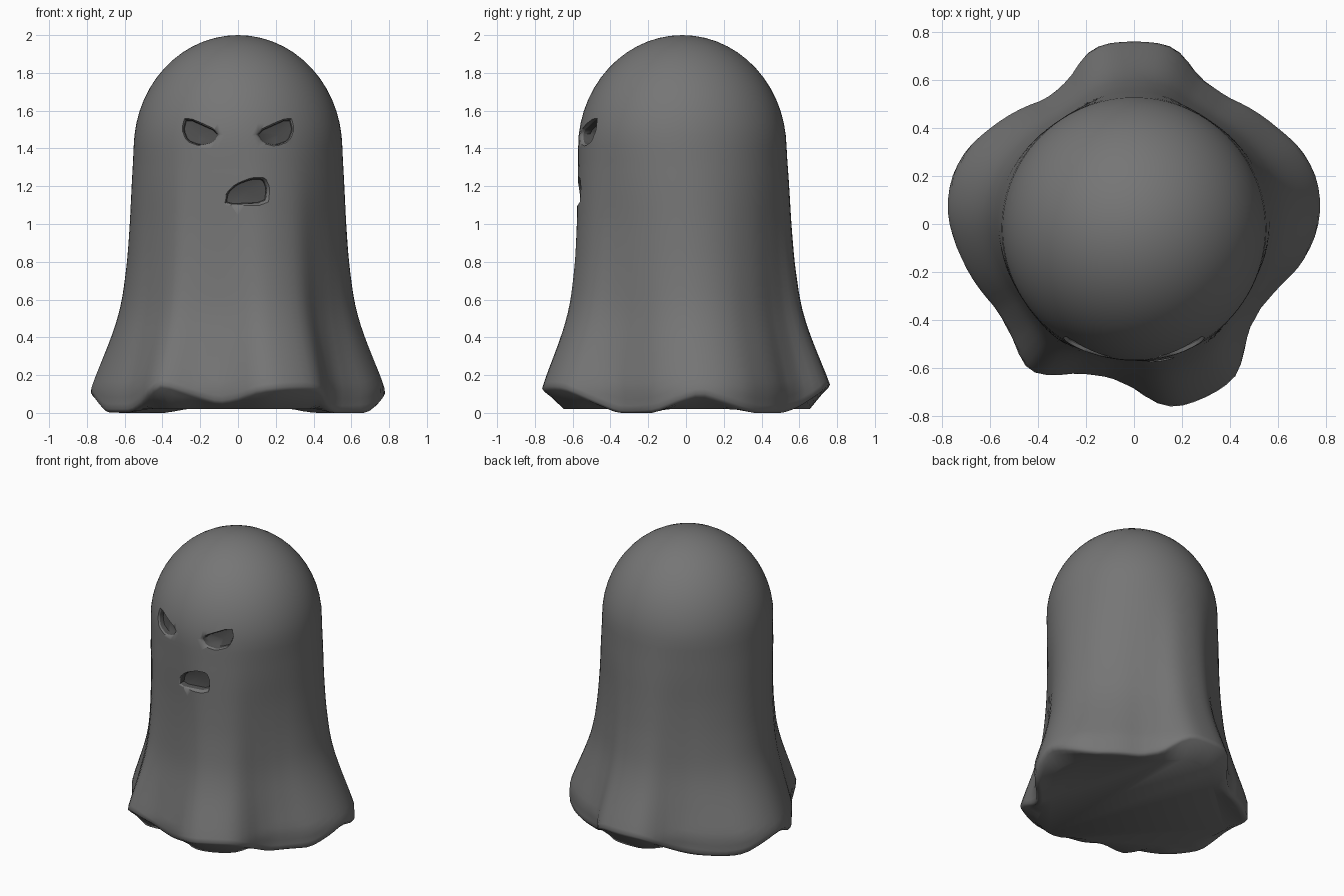
import bpy, bmesh, math

if "Cube" in bpy.data.objects:
    bpy.data.objects.remove(bpy.data.objects["Cube"])

# Hem outline: x, y, z around the cloth edge
HEM = [(.78, .08, .11), (.76, .2, .07), (.7, .31, .03), (.6, .4, .01), (.38, .53, .02),
       (.27, .61, .05), (.19, .72, .12), (.13, .76, .15), (-.13, .76, .15), (-.19, .72, .13),
       (-.27, .6, .06), (-.36, .52, .02), (-.6, .4, .01), (-.7, .31, .03), (-.76, .2, .08),
       (-.78, .08, .11), (-.77, 0, .1), (-.71, -.16, .02), (-.57, -.35, .02), (-.51, -.46, .06),
       (-.46, -.58, .12), (-.42, -.63, .16), (-.24, -.615, .1), (-.1, -.63, .06), (0, -.68, .08),
       (.1, -.75, .12), (.17, -.765, .13), (.28, -.735, .14), (.38, -.68, .14), (.43, -.63, .13),
       (.47, -.45, .05), (.52, -.35, .01), (.6, -.26, .01), (.7, -.16, .02), (.76, -.04, .07)]
# Height -> radius along a fold ridge, and height -> fold strength
RIDGE = [(.13, .775), (.2, .75), (.3, .71), (.4, .67), (.5, .637), (.6, .613), (.8, .587),
         (1.0, .573), (1.2, .564), (1.4, .552)]
FOLD = [(.1, 1), (.2, .9), (.4, .62), (.6, .42), (.8, .3), (1.0, .22), (1.2, .11), (1.45, 0)]
SEG, TAU = 96, 2 * math.pi


def lerp(table, v):
    if v <= table[0][0]:
        return table[0][1]
    for (a, p), (b, q) in zip(table, table[1:]):
        if v <= b:
            return p + (q - p) * (v - a) / (b - a)
    return table[-1][1]


def periodic(values):
    t = sorted(values)
    return [(a - TAU, v) for a, v in t] + t + [(a + TAU, v) for a, v in t]


HEM_R = periodic([(math.atan2(y, x) % TAU, math.hypot(x, y)) for x, y, z in HEM])
HEM_Z = periodic([(math.atan2(y, x) % TAU, z) for x, y, z in HEM])


def soft(table, a, d=.045):
    return (lerp(table, a - d) + 2 * lerp(table, a) + lerp(table, a + d)) / 4


def soft_z(table, z, d=.05):
    return (lerp(table, z - d) + lerp(table, z) + lerp(table, z + d)) / 3


def radius(a, z):
    if z > 1.4:
        return .552 * math.sqrt(max(0, 1 - ((z - 1.4) / .6) ** 2))
    ridge = lerp(RIDGE, z) if z < .3 else soft_z(RIDGE, z)
    return ridge - (.775 - soft(HEM_R, a)) * soft_z(FOLD, z)


def shift(z):
    return -.02 * min(1, z / 1.4)


def material(name, grey):
    m = bpy.data.materials.new(name)
    m.diffuse_color = (grey, grey, grey, 1)
    m.use_nodes = True
    m.node_tree.nodes["Principled BSDF"].inputs["Base Color"].default_value = m.diffuse_color
    return m


MATS = [material("dark_cloth", .18), material("recess_shadow", .075)]

# Sheet body: rings from the flat base, round the hem lip and up to the crown
bm = bmesh.new()
angles = [TAU * i / SEG for i in range(SEG)]
rings = []


def add_ring(pts):
    rings.append([bm.verts.new((r * math.cos(a), r * math.sin(a) + shift(z), z))
                  for a, (r, z) in zip(angles, pts)])


hem = [(soft(HEM_R, a), soft(HEM_Z, a)) for a in angles]
add_ring([(r * .85, .02) for r, z in hem])
add_ring([(r * .94, max(0, z * .75 - .01)) for r, z in hem])
add_ring([(r * .98, max(0, z - .018)) for r, z in hem])
for k in range(27):
    t = (k / 26) ** 1.2
    add_ring([(radius(a, z + (1.4 - z) * t), z + (1.4 - z) * t) for a, (r, z) in zip(angles, hem)])
for k in range(1, 14):
    z = 1.4 + .6 * math.sin(math.pi / 2 * k / 14)
    add_ring([(radius(a, z), z) for a in angles])
for lo, hi in zip(rings, rings[1:]):
    for i in range(SEG):
        j = (i + 1) % SEG
        bm.faces.new((lo[i], lo[j], hi[j], hi[i]))
top = bm.verts.new((0, -.02, 2))
for i in range(SEG):
    bm.faces.new((rings[-1][i], rings[-1][(i + 1) % SEG], top))
bm.faces.new(rings[0][::-1])
mesh = bpy.data.meshes.new("sheet_body")
bm.to_mesh(mesh)
bm.free()
for m in MATS:
    mesh.materials.append(m)
body = bpy.data.objects.new("sheet_body", mesh)
bpy.context.collection.objects.link(body)
bpy.context.view_layer.objects.active = body
body.select_set(True)


def carve(name, outline):
    """Cut a shallow tapered recess whose darker floor follows the face."""
    n = len(outline)
    # round the corners by one corner-cutting pass
    pts = []
    for i in range(n):
        (x0, z0), (x1, z1) = outline[i], outline[(i + 1) % n]
        pts += [(x0 + (x1 - x0) * f, z0 + (z1 - z0) * f) for f in (.18, .82)]
    n = len(pts)
    cx, cz = sum(p[0] for p in pts) / n, sum(p[1] for p in pts) / n
    cb = bmesh.new()

    def vert(x, z, s, depth):
        x, z = cx + (x - cx) * s, cz + (z - cz) * s
        r = radius(math.pi * 1.5, z)
        return cb.verts.new((x, -math.sqrt(r * r - x * x) - .02 + depth, z))

    loops = [[vert(x, z, s, d) for x, z in pts]
             for s, d in ((1.3, -.05), (1.08, 0), (.98, .015), (.92, .05))]
    for k, (a, b) in enumerate(zip(loops, loops[1:])):
        for i in range(n):
            f = cb.faces.new((a[i], a[(i + 1) % n], b[(i + 1) % n], b[i]))
            f.material_index = int(k == 2)
    for loop, d in ((loops[0], -.05), (loops[-1], .06)):
        c = vert(cx, cz, 1, d)
        for i in range(n):
            f = cb.faces.new((loop[i], loop[(i + 1) % n], c))
            f.material_index = int(d > 0)
    bmesh.ops.recalc_face_normals(cb, faces=cb.faces)
    me = bpy.data.meshes.new(name)
    cb.to_mesh(me)
    cb.free()
    for m in MATS:
        me.materials.append(m)
    cutter = bpy.data.objects.new(name, me)
    bpy.context.collection.objects.link(cutter)
    cutter.hide_render = True
    mod = body.modifiers.new(name, 'BOOLEAN')
    mod.operation, mod.solver, mod.object = 'DIFFERENCE', 'EXACT', cutter
    bpy.ops.object.modifier_apply(modifier=name)
    bpy.data.objects.remove(cutter)


# Angry eyes (mirrored) and crooked mouth
EYE = [(.095, 1.485), (.275, 1.565), (.292, 1.5), (.268, 1.44), (.2, 1.415), (.13, 1.432)]
MOUTH = [(-.072, 1.1), (-.06, 1.165), (-.01, 1.21), (.07, 1.24), (.135, 1.24), (.157, 1.19), (.147, 1.11)]
for side in (1, -1):
    carve("eye_recess", [(side * x, z) for x, z in EYE])
carve("mouth_recess", MOUTH)

bpy.ops.object.shade_smooth_by_angle(angle=math.radians(65))
